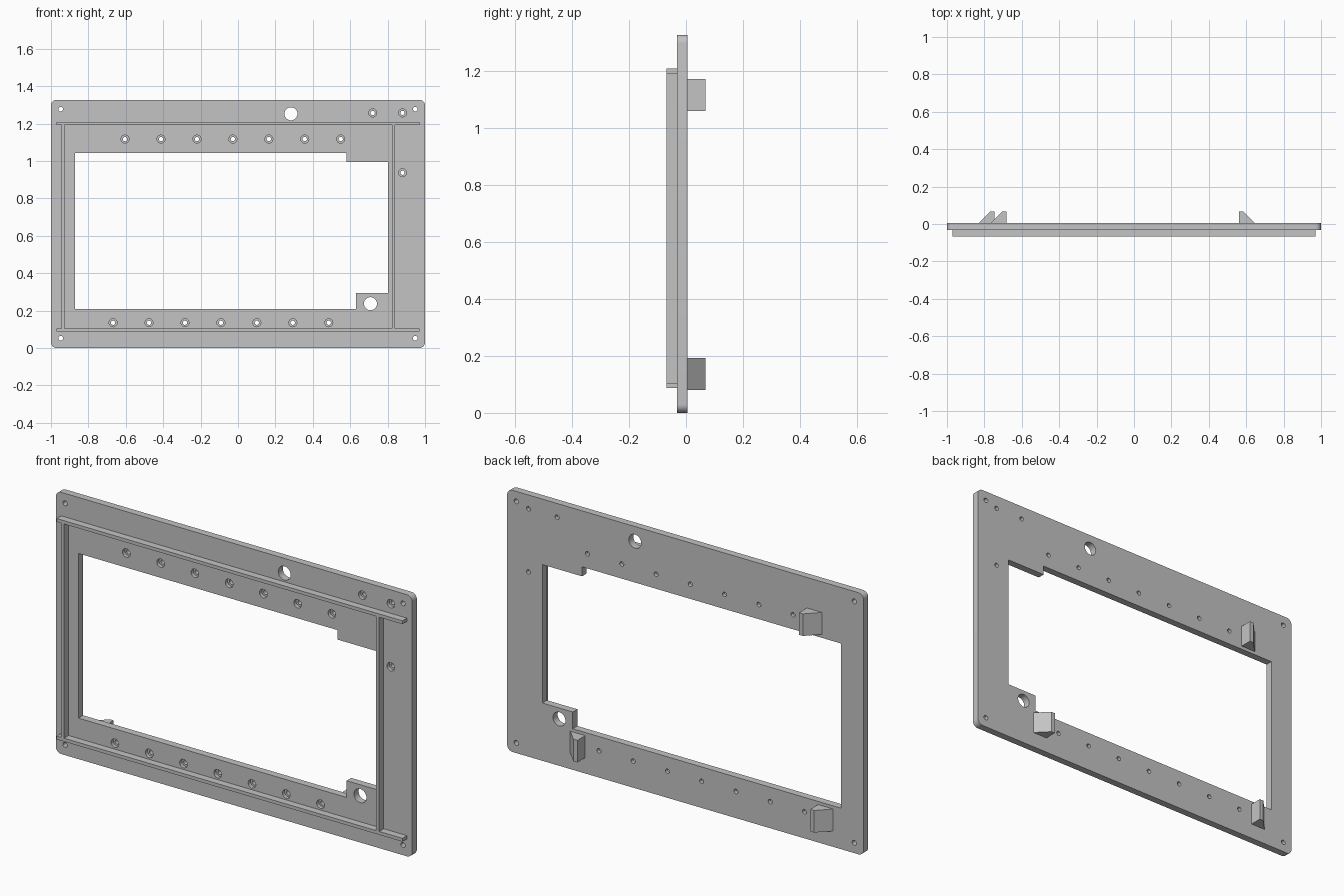
import bpy, bmesh, math

if "Cube" in bpy.data.objects:
    bpy.data.objects.remove(bpy.data.objects["Cube"])

FRONT, BACK = -0.032, 0.005      # plate faces in y
RIB_Y, CLIP_Y = -0.068, 0.068    # outermost faces of ribs and clips

grey = bpy.data.materials.new("grey plastic")
grey.diffuse_color = (0.55, 0.55, 0.55, 1)
grey.use_nodes = True
grey.node_tree.nodes["Principled BSDF"].inputs["Base Color"].default_value = grey.diffuse_color


def make_object(name, bm):
    bmesh.ops.recalc_face_normals(bm, faces=bm.faces[:])
    mesh = bpy.data.meshes.new(name)
    bm.to_mesh(mesh)
    bm.free()
    mesh.materials.append(grey)
    ob = bpy.data.objects.new(name, mesh)
    bpy.context.collection.objects.link(ob)
    return ob


def add_prism(bm, points, offset):
    """Extrude a closed loop of 3D points along an offset."""
    face = bm.faces.new([bm.verts.new(p) for p in points])
    ext = bmesh.ops.extrude_face_region(bm, geom=[face])["geom"]
    bmesh.ops.translate(bm, vec=offset,
                        verts=[v for v in ext if isinstance(v, bmesh.types.BMVert)])


def prism_xz(bm, outline, y0, y1):
    add_prism(bm, [(x, y0, z) for x, z in outline], (0, y1 - y0, 0))


def box(name, x0, x1, y0, y1, z0, z1):
    bm = bmesh.new()
    prism_xz(bm, [(x0, z0), (x1, z0), (x1, z1), (x0, z1)], y0, y1)
    return make_object(name, bm)


def circle(x, z, r, n=24):
    return [(x + r * math.cos(2 * math.pi * i / n),
             z + r * math.sin(2 * math.pi * i / n)) for i in range(n)]


def rounded_rect(x0, x1, z0, z1, r, n=8):
    pts = []
    corners = [(x1 - r, z1 - r), (x0 + r, z1 - r), (x0 + r, z0 + r), (x1 - r, z0 + r)]
    for k, (cx, cz) in enumerate(corners):
        for i in range(n + 1):
            a = math.pi / 2 * (k + i / n)
            pts.append((cx + r * math.cos(a), cz + r * math.sin(a)))
    return pts


# Mounting plate with rounded corners
bm = bmesh.new()
prism_xz(bm, rounded_rect(-1, 1, 0, 1.327, 0.03), FRONT, BACK)
plate = make_object("mounting_plate", bm)

# Screw, corner and cable hole positions
screws = [(-0.604 + 0.1922 * i, 1.117) for i in range(7)]
screws += [(-0.668 + 0.1922 * i, 0.135) for i in range(7)]
screws += [(0.72, 1.257), (0.88, 1.257), (0.88, 0.937)]
corners = [(x, z) for x in (-0.948, 0.948) for z in (0.052, 1.277)]
cable_holes = [(0.283, 1.252), (0.708, 0.237)]

# Through cutter: stepped window opening and all round holes
bm = bmesh.new()
window = [(-0.872, 0.208), (0.632, 0.208), (0.632, 0.293), (0.803, 0.293),
          (0.803, 0.995), (0.58, 0.995), (0.58, 1.043), (-0.872, 1.043)]
prism_xz(bm, window, -0.2, 0.2)
for holes, radius in ((screws, 0.0115), (corners, 0.0125), (cable_holes, 0.035)):
    for x, z in holes:
        prism_xz(bm, circle(x, z, radius), -0.2, 0.2)
through_cutter = make_object("through_cutter", bm)

# Counterbores for the screw heads, open to the front
bm = bmesh.new()
for x, z in screws:
    prism_xz(bm, circle(x, z, 0.0215), -0.2, FRONT + 0.018)
bore_cutter = make_object("counterbore_cutter", bm)

for cutter in (through_cutter, bore_cutter):
    cutter.hide_render = True
    mod = plate.modifiers.new(cutter.name, "BOOLEAN")
    mod.operation, mod.solver, mod.object = "DIFFERENCE", "EXACT", cutter
deps = bpy.context.evaluated_depsgraph_get()
cut_mesh = bpy.data.meshes.new_from_object(plate.evaluated_get(deps))
plate.modifiers.clear()
plate.data = cut_mesh
for cutter in (through_cutter, bore_cutter):
    bpy.data.objects.remove(cutter)

bpy.context.view_layer.objects.active = plate
plate.select_set(True)
bpy.ops.object.shade_smooth_by_angle(angle=math.radians(30))

# Front guide ribs: long rails top and bottom, uprights between them
box("upper_rail", -0.97, 0.97, RIB_Y, FRONT, 1.191, 1.208)
box("lower_rail", -0.97, 0.97, RIB_Y, FRONT, 0.088, 0.105)
box("left_upright", -0.945, -0.928, RIB_Y, FRONT, 0.105, 1.191)
box("right_upright", 0.823, 0.84, RIB_Y, FRONT, 0.105, 1.191)


# Rear wedge clips: steep side at x, slope running out in the given direction
def wedge(name, x, direction, z0):
    bm = bmesh.new()
    profile = [(0, BACK), (0, CLIP_Y), (0.022, CLIP_Y), (0.084, BACK)]
    add_prism(bm, [(x + direction * d, y, z0) for d, y in profile], (0, 0, 0.112))
    make_object(name, bm)


wedge("upper_clip", -0.682, -1, 1.06)
wedge("lower_left_clip", -0.745, -1, 0.08)
wedge("lower_right_clip", 0.562, 1, 0.08)
